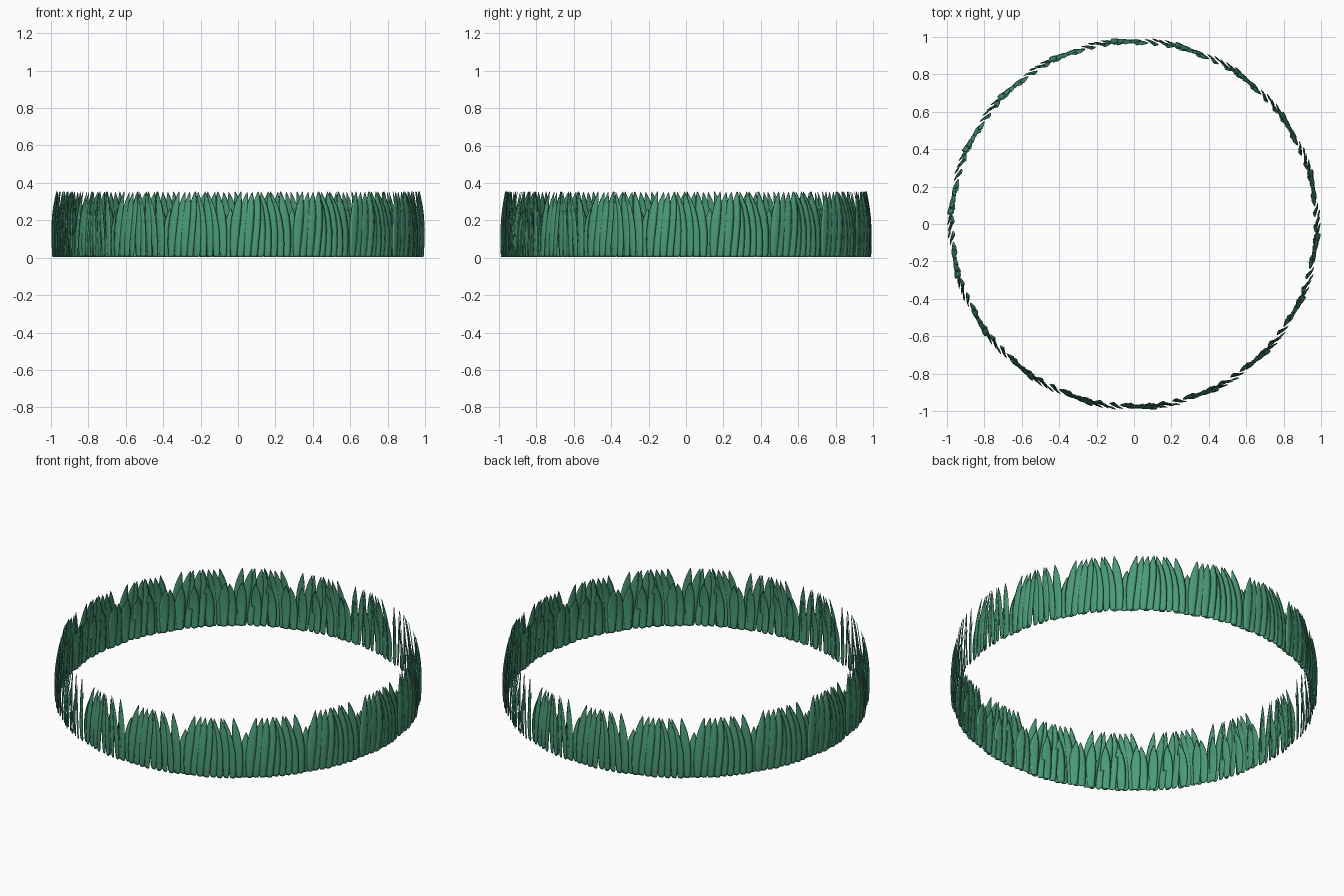
import bpy, bmesh, math, random

if "Cube" in bpy.data.objects:
    bpy.data.objects.remove(bpy.data.objects["Cube"])

random.seed(4)
CLUMPS = 18
STEP = 2 * math.pi / CLUMPS

mat = bpy.data.materials.new("grass_green")
mat.diffuse_color = (0.07, 0.33, 0.19, 1)
mat.use_nodes = True
mat.node_tree.nodes["Principled BSDF"].inputs["Base Color"].default_value = mat.diffuse_color

# Blade outline: (fraction of height, half width)
OUTLINE = [(0, .012), (.04, .019), (.2, .023), (.42, .027), (.62, .026),
           (.78, .021), (.9, .012), (.97, .005), (1, .001)]


def add_blade(bm, ang, radius, height, lean, width, twist):
    """One thin leaf bowed outward, bending sideways and inward to its tip."""
    rings = []
    for t, hw in OUTLINE:
        w = hw * width
        mid = ang + lean * t ** 2
        r0 = radius + .007 * math.sin(math.pi * t) - .016 * t ** 1.5
        th = .0045 * (1 - .6 * t)
        ring = []
        for u, v in ((-1, 0), (-.5, .75), (0, 1), (.5, .75),
                     (1, 0), (.5, -.5), (0, -.6), (-.5, -.5)):
            r = r0 + v * th + u * w * twist
            a = mid + u * w / .98
            ring.append(bm.verts.new((r * math.cos(a), r * math.sin(a),
                                      .003 + t * (height - .003))))
        rings.append(ring)
    n = len(rings[0])
    for lo, hi in zip(rings, rings[1:]):
        for i in range(n):
            bm.faces.new((lo[i], lo[(i + 1) % n], hi[(i + 1) % n], hi[i]))
    bm.faces.new(rings[0][::-1])
    bm.faces.new(rings[-1])


# One clump: tall blades fanned in the middle, short ones at the seam
bm = bmesh.new()
tall = 9
for i in range(tall):
    f = (i + .5) / tall
    add_blade(bm, STEP * (.03 + .94 * f), .984 + random.uniform(-.006, .004),
              .355 - random.choice((0, 0, .004, .012)),
              (.5 - f) * .06 + random.uniform(-.03, .03),
              random.uniform(.85, 1.1), random.uniform(.1, .4))
for f in (0, .13, .35, .6, .85):
    add_blade(bm, STEP * f, .976 + random.uniform(-.005, .004),
              random.uniform(.26, .275), random.uniform(-.02, .02), 1.05,
              random.uniform(.1, .35))
bmesh.ops.recalc_face_normals(bm, faces=bm.faces)
mesh = bpy.data.meshes.new("grass_clump")
bm.to_mesh(mesh)
bm.free()
mesh.materials.append(mat)
for p in mesh.polygons:
    p.use_smooth = True

# Clumps repeated round the ring
for k in range(CLUMPS):
    ob = bpy.data.objects.new(f"grass_clump_{k + 1}", mesh)
    ob.rotation_euler.z = math.radians(-93) + k * STEP
    bpy.context.collection.objects.link(ob)
